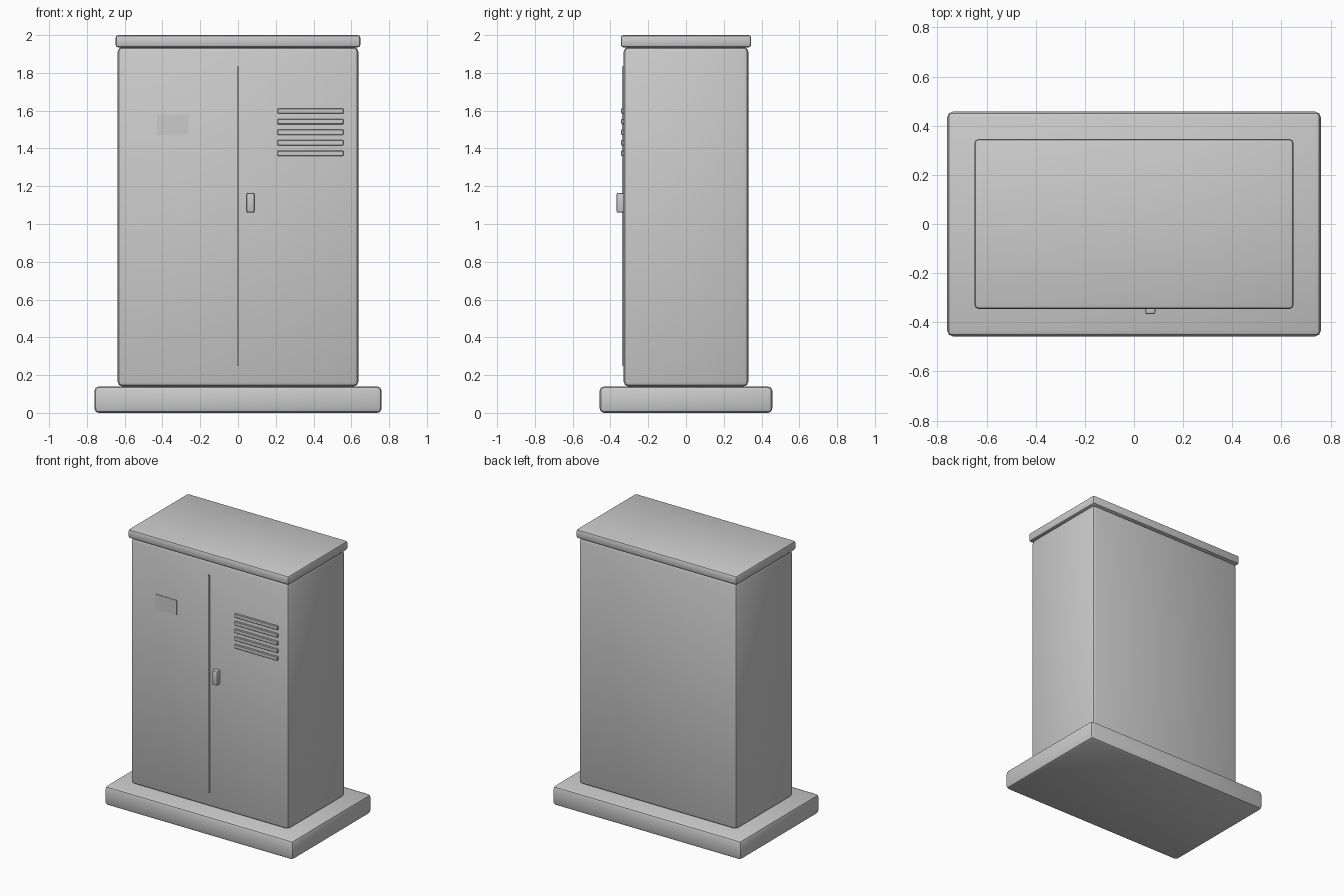
import bpy

if "Cube" in bpy.data.objects:
    bpy.data.objects.remove(bpy.data.objects["Cube"])


def box(name, x, y, z, bevel=0.0, segments=2):
    """Box from (min, max) ranges, with rounded edges."""
    bpy.ops.mesh.primitive_cube_add(size=1, location=[(a + b) / 2 for a, b in (x, y, z)])
    ob = bpy.context.object
    ob.name = name
    ob.scale = [b - a for a, b in (x, y, z)]
    bpy.ops.object.transform_apply(location=False, rotation=False, scale=True)
    if bevel:
        mod = ob.modifiers.new("edge_bevel", 'BEVEL')
        mod.width = bevel
        mod.segments = segments
        bpy.ops.object.modifier_apply(modifier=mod.name)
        bpy.ops.object.shade_smooth_by_angle()
    return ob


# Plinth, cabinet and lid
box("plinth", (-0.76, 0.76), (-0.457, 0.457), (0, 0.14), 0.023)
box("cabinet_body", (-0.637, 0.637), (-0.33, 0.33), (0.14, 1.937), 0.025)
box("lid", (-0.648, 0.648), (-0.345, 0.345), (1.935, 2.0), 0.014)

# Door seam strip
box("door_seam", (-0.005, 0.005), (-0.338, -0.322), (0.25, 1.835))

# Door handle
box("door_handle", (0.046, 0.087), (-0.367, -0.327), (1.06, 1.165), 0.008)

# Blank label plate
box("label_plate", (-0.43, -0.263), (-0.334, -0.324), (1.47, 1.58))

# Ventilation slats
for i in range(5):
    z = 1.374 + i * 0.056
    box(f"vent_slat_{i + 1}", (0.21, 0.558), (-0.343, -0.323), (z - 0.014, z + 0.014), 0.003, 1)
